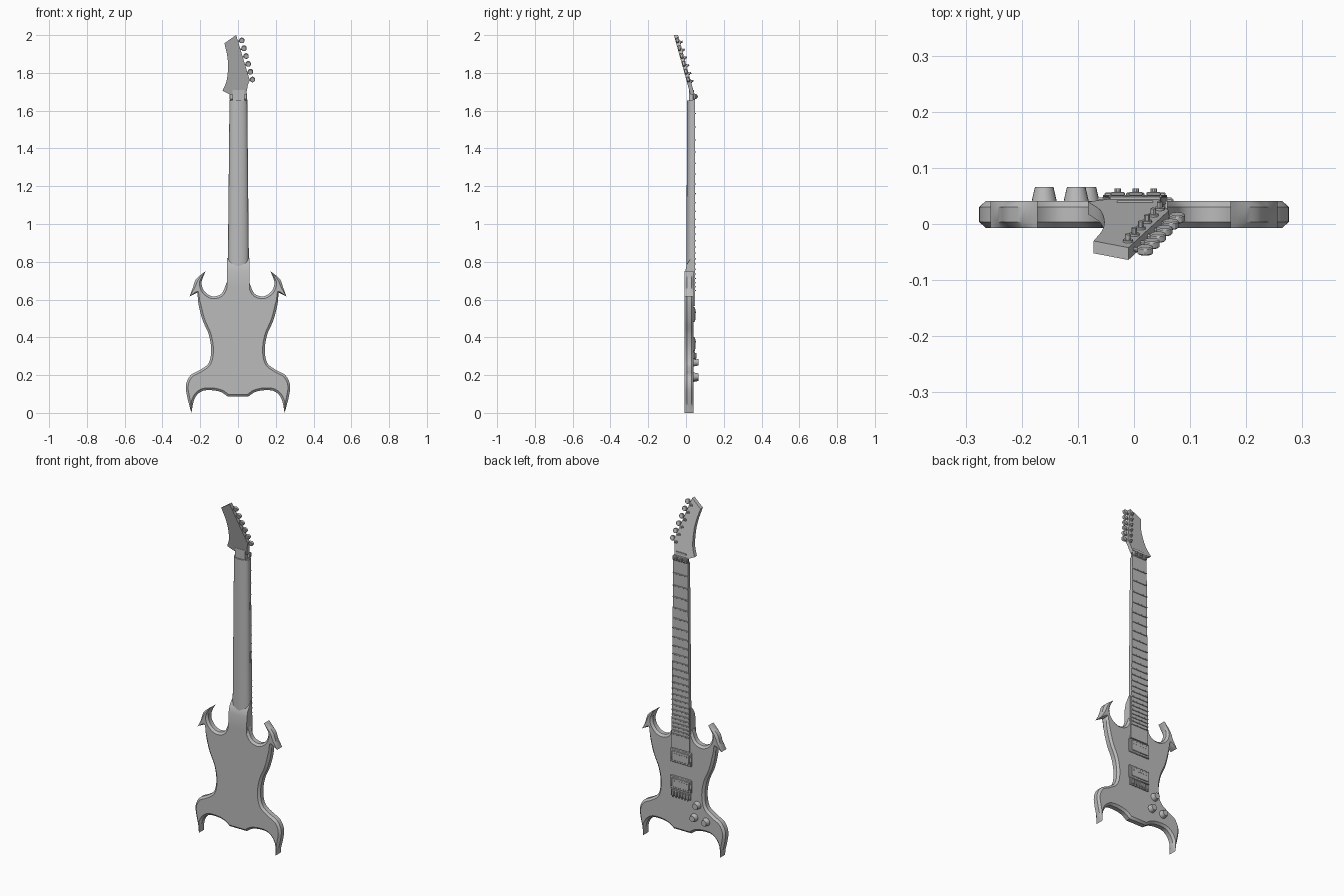
import bpy, bmesh, math
from mathutils import Vector

cube = bpy.data.objects.get("Cube")
if cube:
    bpy.data.objects.remove(cube, do_unlink=True)

GREY = (0.5, 0.5, 0.5, 1)
mat = bpy.data.materials.new("plain grey")
mat.use_nodes = True
mat.diffuse_color = GREY
mat.node_tree.nodes["Principled BSDF"].inputs["Base Color"].default_value = GREY


def finish(bm, name, bevel=0):
    bmesh.ops.recalc_face_normals(bm, faces=bm.faces)
    me = bpy.data.meshes.new(name)
    bm.to_mesh(me)
    bm.free()
    me.materials.append(mat)
    ob = bpy.data.objects.new(name, me)
    bpy.context.collection.objects.link(ob)
    if bevel:
        mod = ob.modifiers.new("bevel", 'BEVEL')
        mod.width = bevel
        mod.segments = 1
    bpy.ops.object.select_all(action='DESELECT')
    ob.select_set(True)
    bpy.context.view_layer.objects.active = ob
    bpy.ops.object.shade_smooth_by_angle(angle=math.radians(30))
    return ob


def loft(name, rings, bevel=0):
    """Skin closed rings of points and cap both ends."""
    bm = bmesh.new()
    loops = [[bm.verts.new(p) for p in ring] for ring in rings]
    n = len(loops[0])
    for a, b in zip(loops, loops[1:]):
        for i in range(n):
            j = (i + 1) % n
            bm.faces.new((a[i], a[j], b[j], b[i]))
    bm.faces.new(loops[0])
    bm.faces.new(loops[-1])
    return finish(bm, name, bevel)


def box(name, lo, hi, bevel=0):
    ring = lambda y: [(lo[0], y, lo[2]), (hi[0], y, lo[2]), (hi[0], y, hi[2]), (lo[0], y, hi[2])]
    return loft(name, [ring(lo[1]), ring(hi[1])], bevel)


def rod(name, a, b, r1, r2=None, sides=16, bevel=0):
    """Cylinder or cone between two points."""
    a, b = Vector(a), Vector(b)
    q = (b - a).to_track_quat('Z', 'Y')
    turn = [2 * math.pi * i / sides for i in range(sides)]
    ring = lambda c, r: [c + q @ Vector((r * math.cos(t), r * math.sin(t), 0)) for t in turn]
    return loft(name, [ring(a, r1), ring(b, r2 or r1)], bevel)


def spline(pts, steps=6):
    """Smooth curve through the points, without the last one."""
    p = [Vector(q) for q in pts]
    p = [2 * p[0] - p[1]] + p + [2 * p[-1] - p[-2]]
    out = []
    for a, b, c, d in zip(p, p[1:], p[2:], p[3:]):
        for i in range(steps):
            t = i / steps
            out.append(0.5 * (2 * b + (c - a) * t + (2 * a - 5 * b + 4 * c - d) * t * t
                              + (3 * b - a - 3 * c + d) * t ** 3))
    return out


# Body: half outline in smooth runs between sharp corners, then mirrored
horn, barb, foot = (.172, .75), (.256, .617), (.247, 0)
runs = [
    [(.06, .69), (.087, .632), (.135, .617), (.177, .643), (.193, .69), horn],
    [horn, (.222, .708), (.24, .66), barb],
    [barb, (.215, .637)],
    [(.215, .637), (.208, .57), (.187, .49), (.155, .415), (.142, .335), (.155, .265),
     (.2, .228), (.25, .2), (.275, .15), (.27, .09), foot],
    [foot, (.23, .075), (.193, .114), (.14, .12), (.09, .11), (.055, .087)],
]
half = [p for run in runs for p in spline(run)] + [Vector((.055, .087))]
outline = half + [Vector((-p.x, p.y)) for p in reversed(half)]
tips = [Vector((s * t[0], t[1])) for t in (horn, barb, foot) for s in (1, -1)]


def inset_outline(width):
    out = []
    n = len(outline)
    for i, p in enumerate(outline):
        e1 = (p - outline[i - 1]).normalized()
        e2 = (outline[(i + 1) % n] - p).normalized()
        e = (e1 + e2).normalized()
        w = min(width, .18 * min((p - t).length for t in tips))
        out.append(p + Vector((e.y, -e.x)) * w)
    return out


inner = inset_outline(.012)
loft("body", [[(p.x, y, p.y) for p in ring] for y, ring in
              ((-.007, inner), (.004, outline), (.03, outline), (.041, inner))])

# Neck heel with a slanted back
heel = [(.041, .6), (-.007, .6), (-.007, .69), (-.004, .75), (.004, .785), (.028, .82), (.041, .82)]
loft("neck_heel", [[(x, y, z) for y, z in heel] for x in (-.058, .06)])


# Neck: half-round section tapering towards the nut
def neck_ring(z, w, back):
    arc = [math.pi * i / 16 for i in range(17)]
    return [(.002 + w * math.cos(a), .036 - (.036 - back) * math.sin(a) ** .8, z) for a in arc]


loft("neck", [neck_ring(.77, .055, .002), neck_ring(1.655, .047, .006)])
loft("fingerboard", [[(.002 - w, y, z), (.002 + w, y, z), (.002 + w, .048, z), (.002 - w, .048, z)]
                     for z, w, y in ((.565, .058, .036), (1.66, .047, .034))])
SCALE = 1.35
for f in range(1, 25):
    z = 1.66 - SCALE * (1 - 2 ** (-f / 12))
    w = .047 + .01 * (1.66 - z)
    box(f"fret_{f}", (.002 - w, .046, z - .003), (.002 + w, .052, z + .003), .001)

# Nut with three clamps
box("neck_tip", (-.03, .015, 1.64), (.034, .042, 1.71))
box("nut", (-.044, .038, 1.66), (.048, .05, 1.69), .002)
for i in (-1, 0, 1):
    x = .003 + i * .032
    box("nut_clamp", (x - .013, .05, 1.662), (x + .013, .057, 1.688), .002)
    rod("clamp_screw", (x, .057, 1.675), (x, .063, 1.675), .006, sides=10)

# Headstock leaning away from the playing side
LEAN = .277


def on_head(x, z, depth=0):
    return Vector((x, .041 - LEAN * (z - 1.7) + depth, z))


left_edge = spline([(-.082, 1.705), (-.06, 1.76), (-.053, 1.83), (-.057, 1.89), (-.072, 1.957)])
head = [(-.04, 1.685)] + [tuple(p) for p in left_edge] + [
    (-.072, 1.957), (-.01, 2), (.062, 1.762), (.052, 1.735), (.043, 1.685)]
loft("headstock", [[on_head(x, z, d) for x, z in head] for d in (-.022, 0)])

# Tuners along the slanted edge
normal = Vector((0, 1, LEAN)).normalized()
for i in range(6):
    t = i / 5
    bx, bz = .02 + .057 * t, 1.972 - .207 * t
    px, pz = bx - .031, bz - .01
    post = on_head(px, pz)
    rod("tuner_washer", post - normal * .002, post + normal * .004, .009, sides=12)
    rod("tuner_post", post, post + normal * .014, .005, sides=12)
    mid = on_head(bx, bz, -.012)
    rod("tuner_shaft", on_head(px, pz, -.012), mid, .004, sides=8)
    rod("tuner_button", mid - normal * .007, mid + normal * .007, .0145, sides=12, bevel=.002)

# Pickups with surround, cover and pole pieces
for name, z, h in (("neck_pickup", .521, .04), ("bridge_pickup", .364, .038)):
    box(name + "_surround", (-.066, .038, z - h), (.07, .047, z + h), .003)
    box(name + "_cover", (-.054, .045, z - h + .012), (.058, .051, z + h - .012), .002)
    for i in range(6):
        x = .002 + (i - 2.5) * .016
        rod("pole_piece", (x, .05, z + .012), (x, .0525, z + .012), .004, sides=8)

# Bridge with six saddles
box("bridge_plate", (-.062, .038, .285), (.066, .047, .324), .002)
for i in range(6):
    x = .002 + (i - 2.5) * .019
    box("saddle", (x - .007, .046, .29), (x + .007, .056, .318), .002)
    rod("saddle_screw", (x, .05, .28), (x, .05, .292), .004, sides=8)

# Control knobs
for x, z in ((-.103, .268), (-.084, .192), (-.16, .186)):
    rod("control_knob", (x, .04, z), (x, .066, z), .0225, .0165, sides=20)
